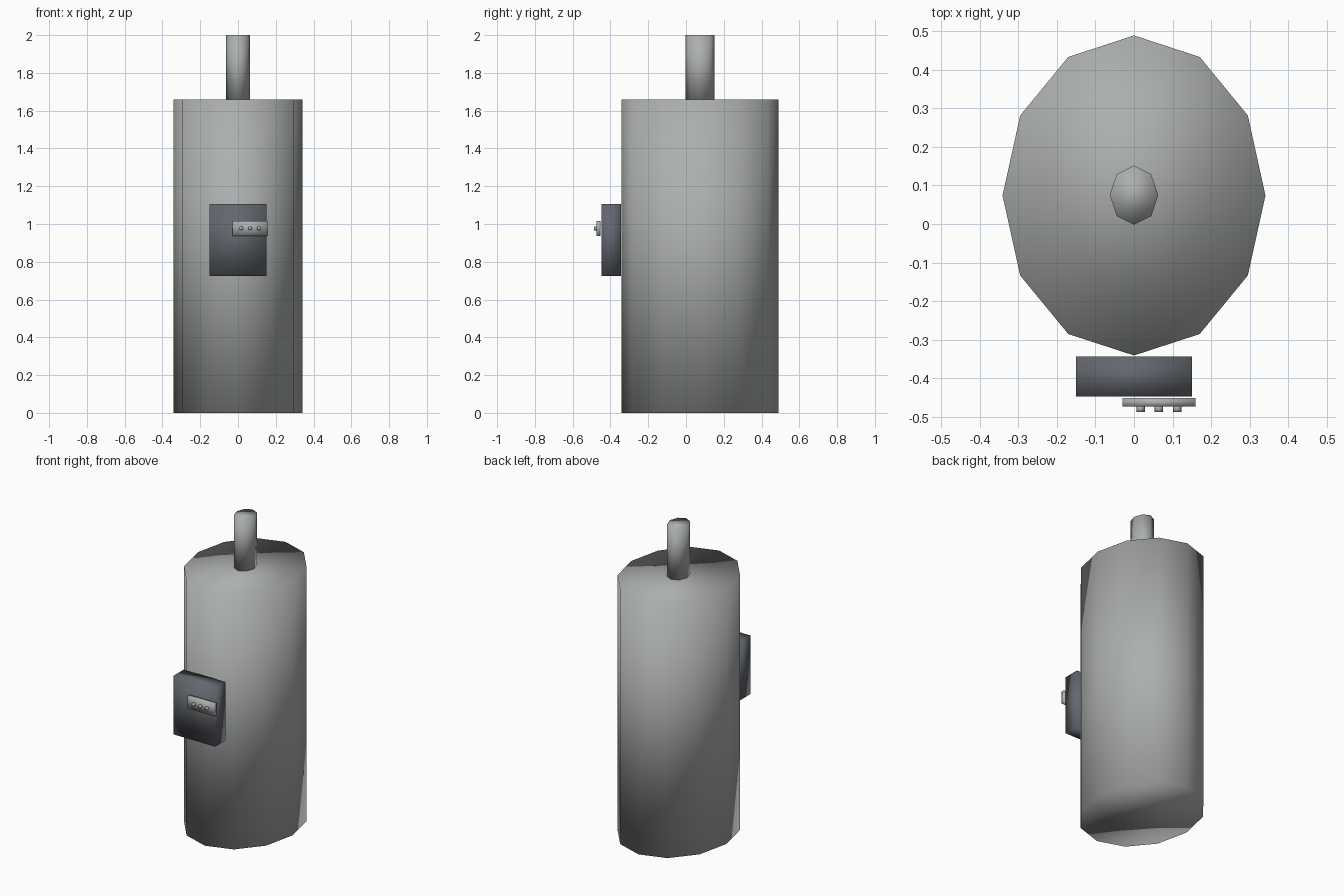
import bpy
from math import pi

default = bpy.data.objects.get("Cube")
if default:
    bpy.data.objects.remove(default, do_unlink=True)


def material(name, color):
    mat = bpy.data.materials.new(name)
    mat.use_nodes = True
    mat.diffuse_color = (*color, 1)
    mat.node_tree.nodes["Principled BSDF"].inputs["Base Color"].default_value = (*color, 1)
    return mat


steel = material("grey_steel", (0.41, 0.43, 0.42))
dark = material("dark_slate", (0.125, 0.135, 0.155))


def finish(name, mat, size):
    """Name, size, colour and smooth the active primitive."""
    obj = bpy.context.object
    obj.name = obj.data.name = name
    obj.scale = size
    bpy.ops.object.transform_apply(location=False, rotation=True, scale=True)
    obj.data.materials.append(mat)
    bpy.ops.object.shade_smooth()
    return obj


def cylinder(name, mat, sides, center, size, rotation=(0, 0, 0)):
    bpy.ops.mesh.primitive_cylinder_add(vertices=sides, radius=1, depth=1,
                                        location=center, rotation=rotation)
    return finish(name, mat, size)


def box(name, mat, center, size):
    bpy.ops.mesh.primitive_cube_add(size=1, location=center)
    return finish(name, mat, size)


# Oval tank and the flue pipe on its top
cylinder("tank_body", steel, 12, (0, 0.074, 0.83), (0.341, 0.415, 1.66))
cylinder("flue_pipe", steel, 8, (0, 0.075, 1.83), (0.063, 0.077, 0.34))

# Control box with its button plate
box("control_box", dark, (0, -0.396, 0.916), (0.3, 0.104, 0.382))
box("button_plate", steel, (0.065, -0.463, 0.976), (0.19, 0.022, 0.08))

# Row of three buttons
for i in range(3):
    cylinder(f"button_{i + 1}", steel, 8, (0.017 + 0.0475 * i, -0.479, 0.977),
             (0.011, 0.011, 0.018), (pi / 2, 0, 0))
